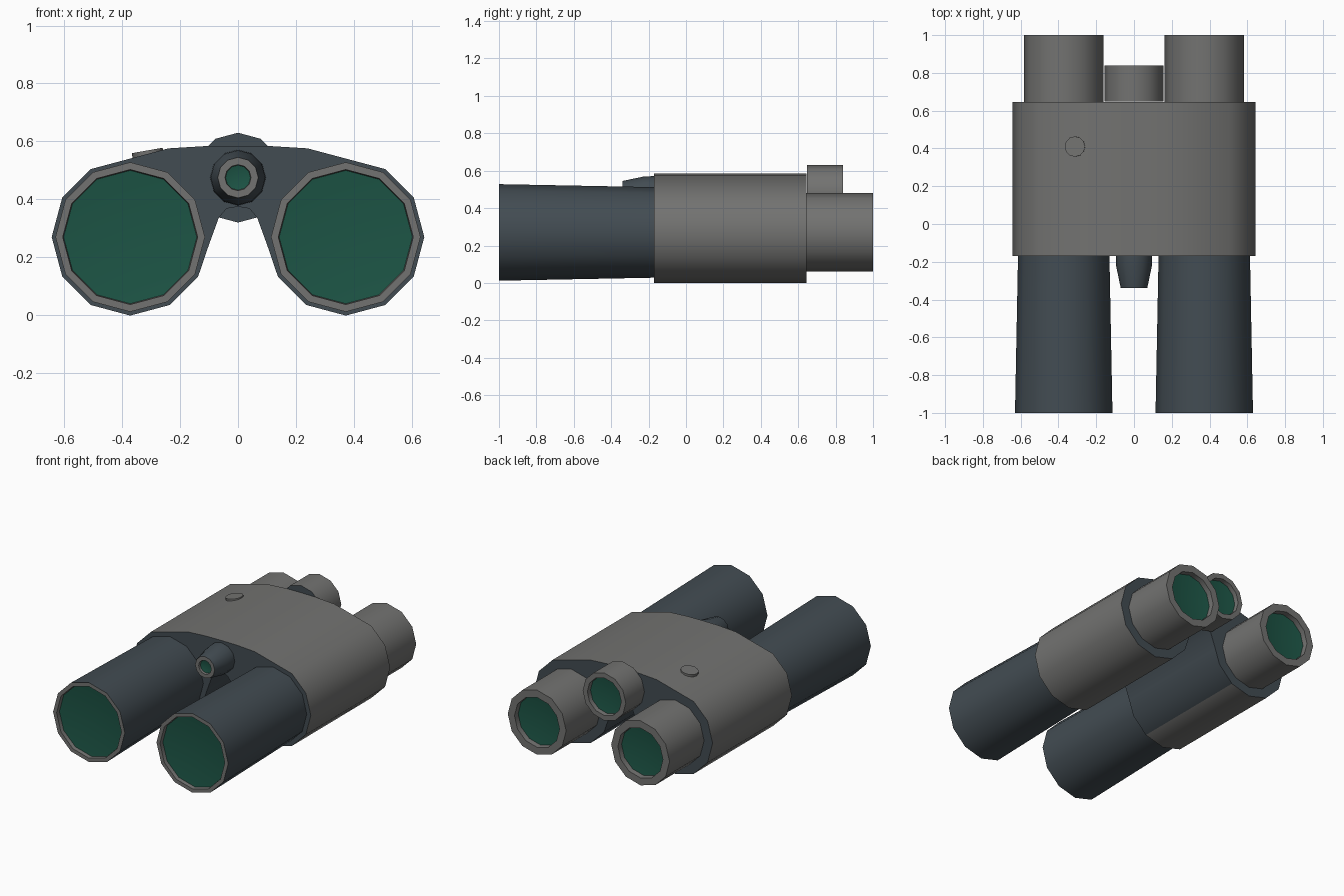
import bpy, bmesh
from math import sin, cos, pi, radians
from mathutils import Matrix

if "Cube" in bpy.data.objects:
    bpy.data.objects.remove(bpy.data.objects["Cube"])


def material(name, color):
    m = bpy.data.materials.new(name)
    m.diffuse_color = (*color, 1)
    m.use_nodes = True
    m.node_tree.nodes["Principled BSDF"].inputs["Base Color"].default_value = m.diffuse_color
    return m


GREY = material("grey_metal", (0.17, 0.17, 0.165))
DARK = material("dark_rubber", (0.055, 0.072, 0.085))
GREEN = material("green_glass", (0.012, 0.09, 0.06))


def finish(name, bm, mats, angle=40):
    bmesh.ops.recalc_face_normals(bm, faces=bm.faces)
    mesh = bpy.data.meshes.new(name)
    bm.to_mesh(mesh)
    bm.free()
    for m in mats:
        mesh.materials.append(m)
    for p in mesh.polygons:
        p.use_smooth = True
    mesh.set_sharp_from_angle(angle=radians(angle))
    ob = bpy.data.objects.new(name, mesh)
    bpy.context.collection.objects.link(ob)
    return ob


def tube(name, x, z, profile, slots, sides=12):
    """Lathe (y, radius) points about the y axis; slots give each band's material."""
    bm = bmesh.new()
    rings = []
    for y, r in profile:
        if r == 0:
            rings.append([bm.verts.new((x, y, z))] * sides)
        else:
            rings.append([bm.verts.new((x + r * cos(2 * pi * i / sides), y,
                                        z + r * sin(2 * pi * i / sides)))
                          for i in range(sides)])
    for a, b, slot in zip(rings, rings[1:], slots):
        for i in range(sides):
            j = (i + 1) % sides
            quad = list(dict.fromkeys((a[i], a[j], b[j], b[i])))
            bm.faces.new(quad).material_index = slot
    return finish(name, bm, (GREY, DARK, GREEN))


# Body shell: half cross-section mirrored in x, with dark ends and inner sides
CX, CZ, R = 0.372, 0.27, 0.271
half = [(0, 0.585), (0.11, 0.584), (0.24, 0.576)]
half += [(CX + R * cos(radians(a)), CZ + R * sin(radians(a)))
         for a in range(60, -151, -30)]
half += [(0.105, 0.23), (0.067, 0.335), (0.04, 0.368), (0, 0.375)]
section = half + [(-x, z) for x, z in half[-2:0:-1]]
bm = bmesh.new()
front = [bm.verts.new((x, -0.17, z)) for x, z in section]
back = [bm.verts.new((x, 0.645, z)) for x, z in section]
n = len(section)
for i in range(n):
    j = (i + 1) % n
    f = bm.faces.new((front[i], front[j], back[j], back[i]))
    mx = abs(section[i][0] + section[j][0]) / 2
    mz = (section[i][1] + section[j][1]) / 2
    f.material_index = 1 if mx < 0.3 and mz < 0.5 else 0
for ring in (front, back):
    bm.faces.new(ring).material_index = 1
finish("body", bm, (GREY, DARK))

# Paired objective barrels and eyepieces with recessed lenses
for side, x in (("left", -CX), ("right", CX)):
    tube(side + "_barrel", x, CZ,
         [(-0.17, 0.242), (-1, 0.258), (-1, 0.233), (-0.975, 0.23), (-0.95, 0)],
         (1, 0, 0, 2))
    tube(side + "_eyepiece", x, CZ,
         [(0.645, 0.21), (1, 0.21), (1, 0.162), (0.965, 0.16), (0.945, 0)],
         (0, 0, 0, 2))

# Central front emitter and rear viewing port
tube("centre_front_lens", 0, 0.475,
     [(-0.17, 0.096), (-0.225, 0.094), (-0.34, 0.07), (-0.34, 0.045),
      (-0.325, 0.043), (-0.315, 0)], (1, 1, 0, 0, 2))
tube("centre_rear_port", 0, 0.475,
     [(0.648, 0), (0.648, 0.155), (0.84, 0.155), (0.84, 0.122), (0.81, 0.12), (0.795, 0)],
     (1, 0, 0, 0, 2))

# Tilted button on the top
bm = bmesh.new()
bmesh.ops.create_cone(bm, cap_ends=True, segments=12, radius1=0.054, radius2=0.054,
                      depth=0.04,
                      matrix=Matrix.Translation((-0.31, 0.41, 0.549))
                      @ Matrix.Rotation(radians(-10), 4, 'Y'))
finish("button", bm, (GREY,))
